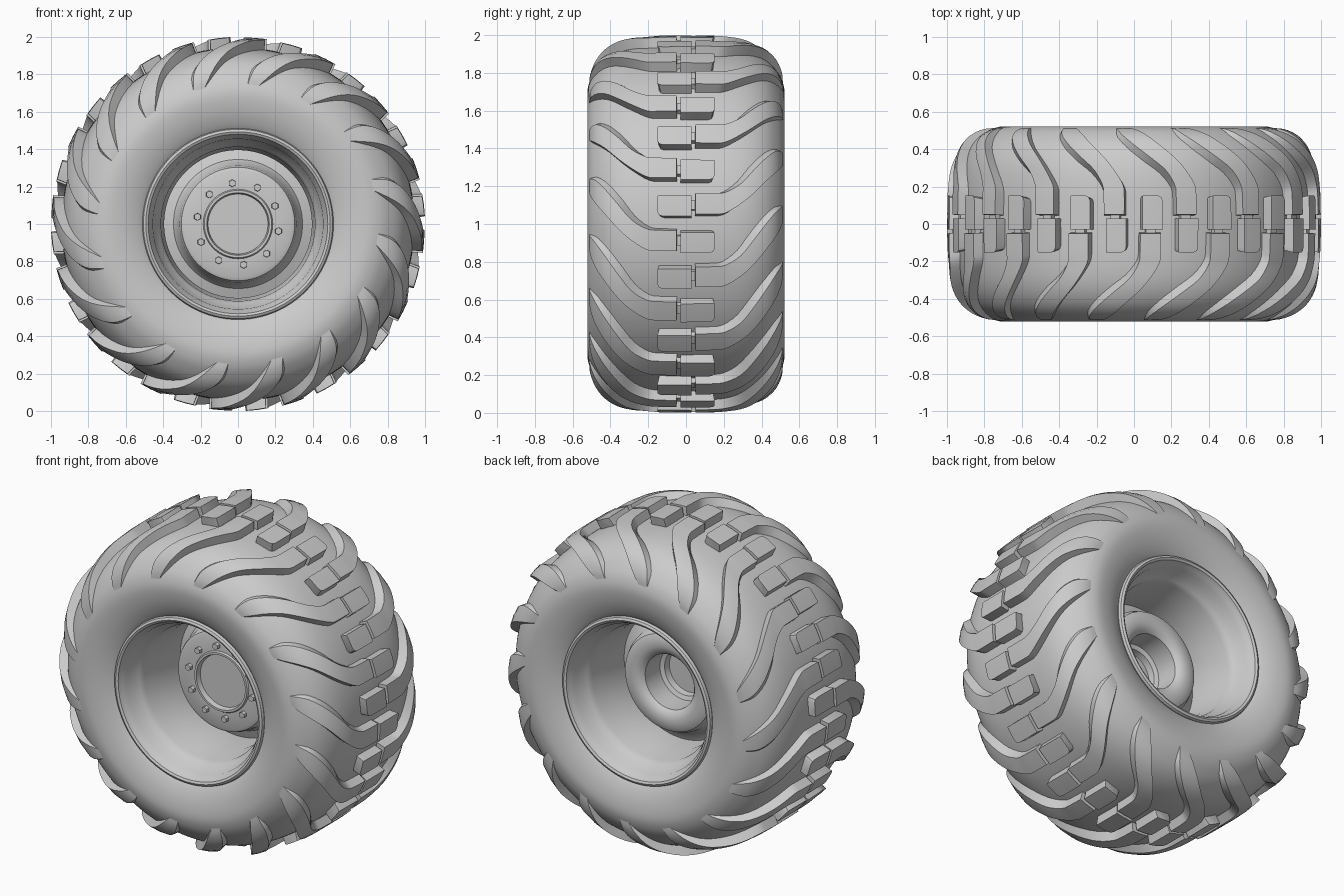
import bpy, bmesh
from math import sin, cos, radians, pi
from mathutils import Matrix, Vector

if "Cube" in bpy.data.objects:
    bpy.data.objects.remove(bpy.data.objects["Cube"])


def smooth_path(pts, n):
    """Catmull-Rom resampling of a list of tuples."""
    p = [Vector(q) for q in pts]
    p = [p[0] * 2 - p[1]] + p + [p[-1] * 2 - p[-2]]
    out = []
    for i in range(1, len(p) - 2):
        a, b, c, d = p[i - 1:i + 3]
        for k in range(n):
            t = k / n
            out.append(0.5 * (2 * b + (c - a) * t + (2 * a - 5 * b + 4 * c - d) * t * t
                              + (3 * b - a - 3 * c + d) * t ** 3))
    return out + [p[-2]]


def polar(r, y, deg):
    return (r * cos(radians(deg)), y, 1 + r * sin(radians(deg)))


def finish(bm, name, angle):
    bmesh.ops.recalc_face_normals(bm, faces=bm.faces)
    me = bpy.data.meshes.new(name)
    bm.to_mesh(me)
    bm.free()
    ob = bpy.data.objects.new(name, me)
    bpy.context.collection.objects.link(ob)
    bpy.ops.object.select_all(action='DESELECT')
    ob.select_set(True)
    bpy.context.view_layer.objects.active = ob
    bpy.ops.object.shade_smooth_by_angle(angle=radians(angle))
    return ob


def revolve(name, prof, steps=96, angle=35):
    """Turn an (r, y) profile around the axle."""
    bm = bmesh.new()
    rings = [[bm.verts.new(polar(r, y, 360 * k / steps)) for k in range(steps)] for r, y in prof]
    for a, b in zip(rings, rings[1:]):
        for k in range(steps):
            j = (k + 1) % steps
            bm.faces.new((a[k], a[j], b[j], b[k]))
    bmesh.ops.remove_doubles(bm, verts=bm.verts, dist=1e-5)
    return finish(bm, name, angle)


def strip(bm, stations, side, phase):
    """Raised tread bar; station = (y, top radius, low angle, high angle, soft ramp angle)."""
    rows = []
    for y, r, a0, a1, ramp in stations:
        y *= side
        drop = 0.004 * ramp
        sec = [(r * .92, y * .9, a0 - .6), (r, y, a0), (r - drop * .3, y, (a0 + a1) / 2),
               (r - drop, y, a1), (r * .92, y * .9, a1 + ramp)]
        rows.append([bm.verts.new(polar(q[0], q[1], q[2] + phase)) for q in sec])
    for a, b in zip(rows, rows[1:]):
        for k in range(5):
            j = (k + 1) % 5
            bm.faces.new((a[k], a[j], b[j], b[k]))
    bm.faces.new(rows[0])
    bm.faces.new(rows[-1])


# tyre carcass
half = [(.945, 0), (.94, .2), (.918, .33), (.87, .425), (.80, .487), (.74, .515),
        (.68, .522), (.60, .508), (.53, .48), (.49, .45), (.47, .42)]
half = [tuple(p) for p in smooth_path(half, 4)]
revolve("tyre_carcass", [(r, -y) for r, y in half[:0:-1]] + half, 128)

# tread: curved bars alternating left and right, each with a small block across the middle
bar = [(.05, 1.0, 0, 6.3, .6), (.15, .998, 0, 6.4, .6), (.21, .994, .4, 6.8, .9),
       (.29, .986, 3.2, 9.6, 2), (.36, .966, 6.7, 14.5, 3.5), (.43, .925, 11.5, 20, 4.5),
       (.48, .868, 15.5, 24, 4.5), (.508, .80, 19.2, 26, 4), (.513, .74, 22.5, 27, 3)]
bar = smooth_path(bar, 3)
block = [(.03, 1.0, -.6, 5.7, .6), (-.125, .999, -.6, 5.7, .6),
         (-.143, .998, -.2, 5.7, .6), (-.152, .997, .8, 5.6, .6)]
bridge = [(.0, .975, 1.5, 4.5, .6), (.08, .975, 1.5, 4.5, .6)]
bars, blocks = bmesh.new(), bmesh.new()
for i in range(16):
    for side, start in ((1, 3), (-1, 3 - 11.25)):
        phase = start + i * 22.5
        strip(bars, bar, side, phase)
        strip(blocks, block, side, phase)
        strip(blocks, bridge, side, phase)
finish(bars, "tread_bars", 35)
finish(blocks, "tread_center_blocks", 35)

# rim barrel with rolled flanges
rim = [(.48, -.44), (.503, -.455), (.511, -.472), (.506, -.488), (.493, -.495), (.48, -.488),
       (.472, -.465), (.455, -.44), (.45, -.39), (.425, -.36), (.412, -.33), (.408, -.24), (.395, -.2)]
revolve("rim_barrel", rim + [(r, -y) for r, y in rim[::-1]])

# hub with web, front flange and recessed centre
hub = [(0, -.14), (.16, -.14), (.167, -.17), (.18, -.17), (.186, -.16), (.285, -.16),
       (.303, -.152), (.312, -.13), (.325, -.05), (.345, -.02), (.40, 0), (.40, .04),
       (.345, .06), (.322, .09), (.312, .14), (.295, .175), (.265, .19), (.22, .19),
       (.185, .18), (.168, .16), (.165, .02), (.14, .01), (.135, -.03), (0, -.03)]
revolve("hub", hub)

# wheel nuts
bm = bmesh.new()
for i in range(10):
    pos = Matrix.Translation(polar(.22, -.168, 98 + 36 * i)) @ Matrix.Rotation(pi / 2, 4, 'X')
    bmesh.ops.create_cone(bm, cap_ends=True, segments=6, radius1=.021, radius2=.019,
                          depth=.03, matrix=pos)
finish(bm, "wheel_nuts", 30)
